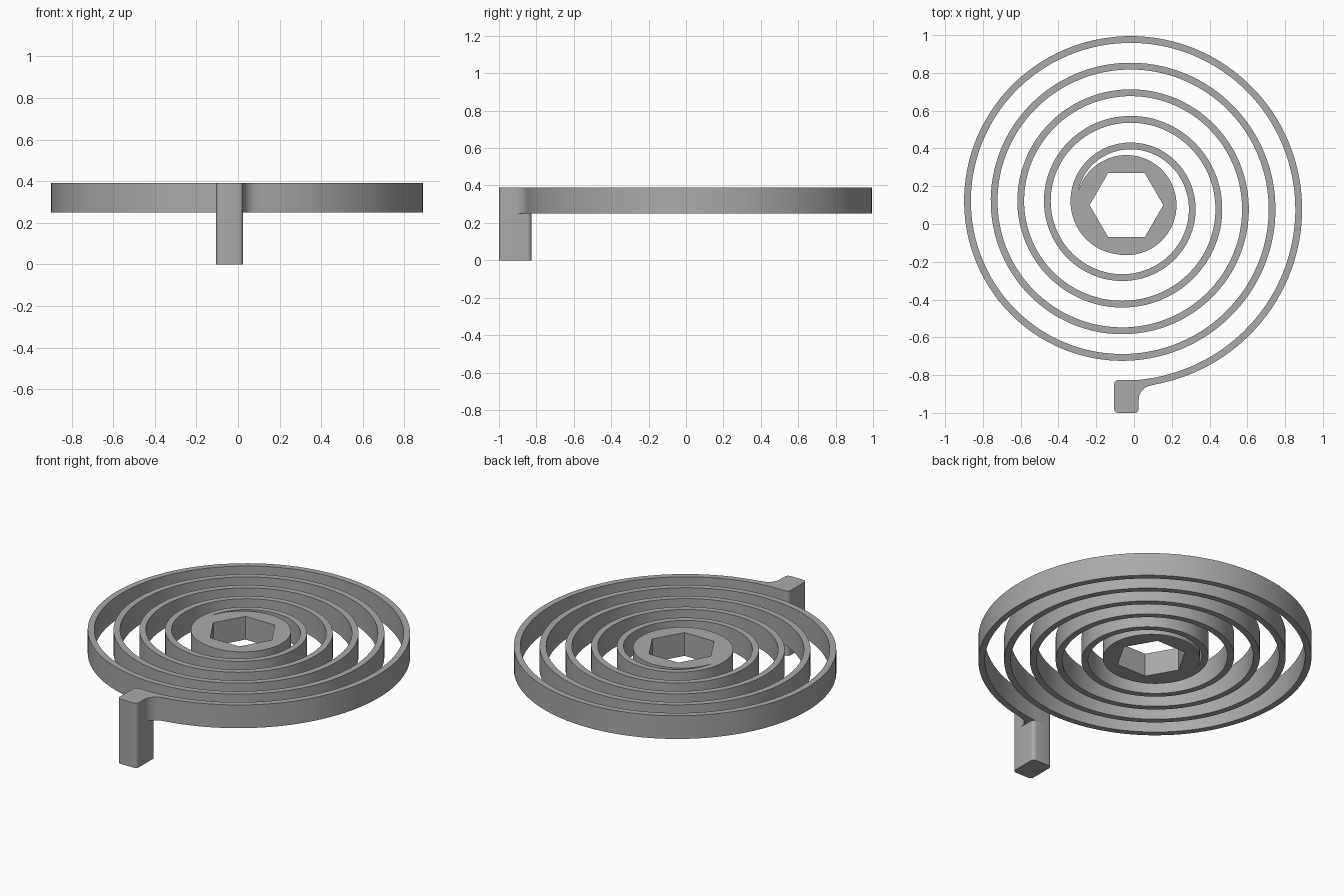
import bpy, bmesh
from math import radians, cos, sin

cube = bpy.data.objects.get("Cube")
if cube:
    bpy.data.objects.remove(cube, do_unlink=True)

# Main dimensions
CX, CY = -0.04, 0.10          # hub centre
HUB_R, HEX_R = 0.265, 0.195
START_R, PITCH, WIDTH = 0.965, 0.141, 0.036
BASE, TOP = 0.25, 0.39        # height range of the spring
STEP = 3                      # degrees between spiral points

metal = bpy.data.materials.new("grey metal")
metal.use_nodes = True
GREY = (0.4, 0.4, 0.4, 1)
metal.diffuse_color = GREY
metal.node_tree.nodes["Principled BSDF"].inputs["Base Color"].default_value = GREY


def polar(r, deg, cx=CX, cy=CY):
    return cx + r * cos(radians(deg)), cy + r * sin(radians(deg))


def arc(cx, cy, r, a, b, n=6):
    return [polar(r, a + (b - a) * i / n, cx, cy) for i in range(n + 1)]


def spiral(turn, inset=0):
    """Point on the band edge, turn degrees after the post."""
    return polar(START_R - inset - PITCH * turn / 360, turn - 90)


def prism(name, loops, z0, z1):
    """Extrude flat outlines (later loops are holes) between two heights."""
    curve = bpy.data.curves.new(name, "CURVE")
    curve.dimensions = "2D"
    curve.fill_mode = "BOTH"
    curve.extrude = (z1 - z0) / 2
    for pts in loops:
        s = curve.splines.new("POLY")
        s.points.add(len(pts) - 1)
        for p, (x, y) in zip(s.points, pts):
            p.co = (x, y, 0, 1)
        s.use_cyclic_u = True
    ob = bpy.data.objects.new(name, curve)
    bpy.context.collection.objects.link(ob)
    bpy.ops.object.select_all(action="DESELECT")
    ob.select_set(True)
    bpy.context.view_layer.objects.active = ob
    bpy.ops.object.convert(target="MESH")
    ob = bpy.context.object
    bm = bmesh.new()
    bm.from_mesh(ob.data)
    bmesh.ops.remove_doubles(bm, verts=bm.verts, dist=0.0001)
    bmesh.ops.translate(bm, verts=bm.verts, vec=(0, 0, (z0 + z1) / 2))
    bmesh.ops.recalc_face_normals(bm, faces=bm.faces)
    bm.to_mesh(ob.data)
    bm.free()
    ob.data.materials.clear()
    ob.data.materials.append(metal)
    bpy.ops.object.shade_smooth_by_angle(angle=radians(30))
    return ob


# Turns at which the band's outer and inner edges meet the hub
outer_end = (START_R - HUB_R) / PITCH * 360
inner_end = (START_R - WIDTH - HUB_R) / PITCH * 360

# Rounded post outline
L, R, F, B, C = -0.105, 0.025, -1.0, -0.826, 0.022
back_left = arc(L + C, B - C, C, 90, 180)
front_left = arc(L + C, F + C, C, 180, 270)
front_right = arc(R - C, F + C, C, 270, 360)
back_right = arc(R - C, B - C, C, 0, 90)

# Spring: outer edge inwards, round the hub, inner edge back out, post end
outer = [spiral(t) for t in range(9, int(outer_end), STEP)]
hub_span = inner_end + 360 - outer_end
hub = [polar(HUB_R, inner_end - 90 - STEP * i)
       for i in range(int(hub_span / STEP), -1, -1)]
inner = [spiral(inner_end - STEP * i, WIDTH)
         for i in range(1, int(inner_end / STEP))]
fillet = arc(R + 0.075, -0.93, 0.075, 180, 90, 8)[:-1]
outline = outer + hub + inner + back_left + front_left + front_right + fillet
hexagon = [polar(HEX_R, 60 * i) for i in range(6)]
prism("spiral_spring", [outline, hexagon], BASE, TOP)

# Post below the spring's end
prism("post", [back_left + front_left + front_right + back_right], 0, BASE)
